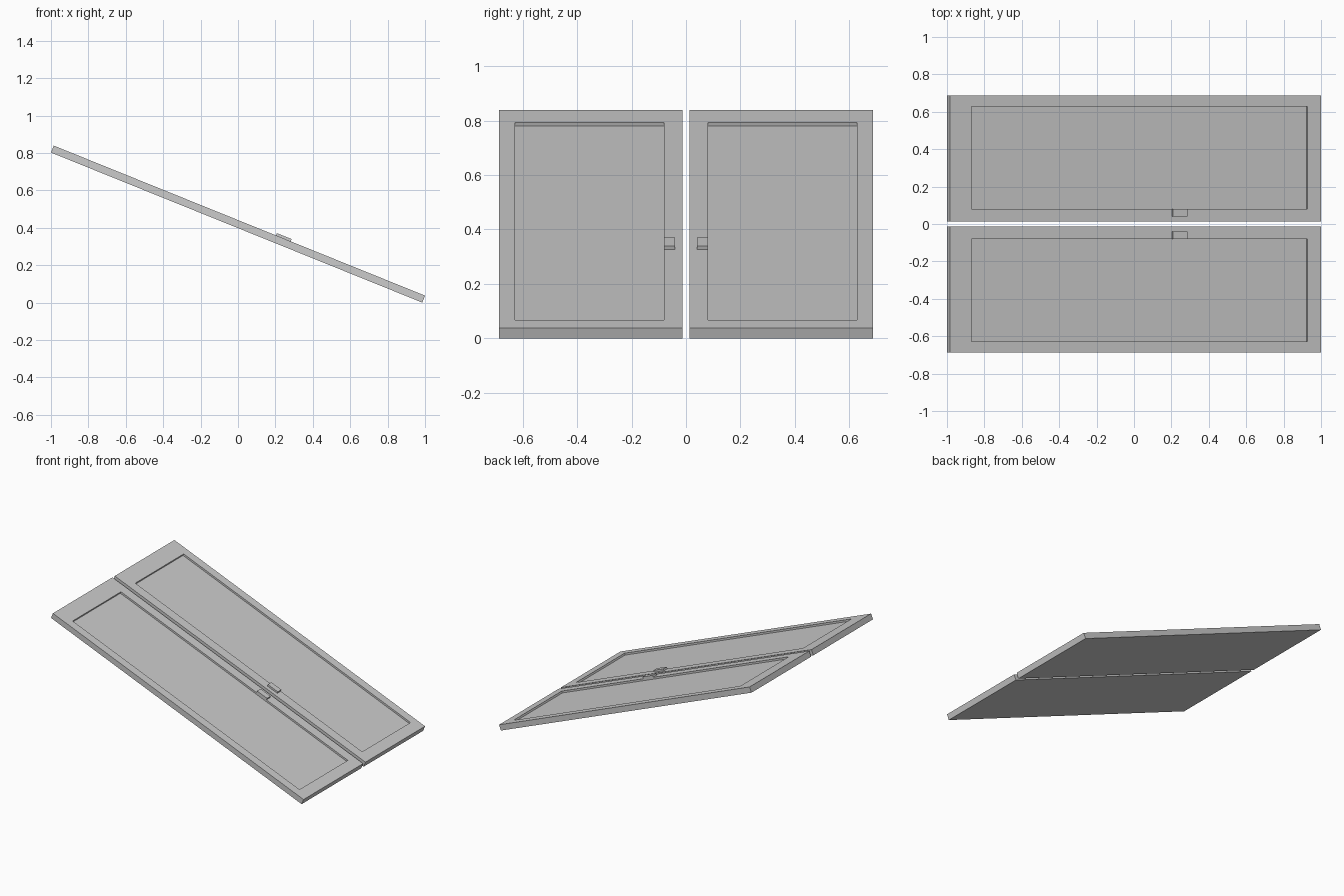
import bpy, bmesh, math
from mathutils import Matrix

if "Cube" in bpy.data.objects:
    bpy.data.objects.remove(bpy.data.objects["Cube"])

TILT = math.radians(22)
LENGTH, THICK = 2.141, 0.04
Y_IN, Y_OUT = 0.013, 0.687            # door extents either side of the gap
PLACE = Matrix.Translation((0, 0, 0.4195)) @ Matrix.Rotation(TILT, 4, 'Y')


def box(bm, x0, x1, y0, y1, z0, z1):
    m = (Matrix.Translation(((x0 + x1) / 2, (y0 + y1) / 2, (z0 + z1) / 2))
         @ Matrix.Diagonal((x1 - x0, y1 - y0, z1 - z0, 1)))
    bmesh.ops.create_cube(bm, size=1, matrix=m)


def finish(bm, name, side):
    # mirror to the requested side, then tilt into place
    bm.transform(PLACE @ Matrix.Diagonal((1, side, 1, 1)))
    bmesh.ops.recalc_face_normals(bm, faces=bm.faces)
    mesh = bpy.data.meshes.new(name)
    bm.to_mesh(mesh)
    bm.free()
    bpy.context.collection.objects.link(bpy.data.objects.new(name, mesh))


def door(name, side):
    bm = bmesh.new()
    box(bm, -LENGTH / 2, LENGTH / 2, Y_IN, Y_OUT, -THICK / 2, THICK / 2)
    bm.normal_update()
    top = max(bm.faces, key=lambda f: f.calc_center_median().z)
    # frame border with uneven margins
    bmesh.ops.inset_region(bm, faces=[top], thickness=0.06)
    for v in top.verts:
        v.co.x = -LENGTH / 2 + 0.124 if v.co.x < 0 else LENGTH / 2 - 0.079
        v.co.y = 0.081 if v.co.y < 0.35 else 0.628
    # sunken panel
    bmesh.ops.inset_region(bm, faces=[top], thickness=0)
    for v in top.verts:
        v.co.z -= 0.013
    finish(bm, name, side)


def handle(name, side):
    bm = bmesh.new()
    box(bm, 0.211, 0.296, 0.041, 0.081, THICK / 2 - 0.005, THICK / 2 + 0.013)
    finish(bm, name, side)


for label, side in (("back", 1), ("front", -1)):
    door(label + "_door", side)
    handle(label + "_handle", side)
